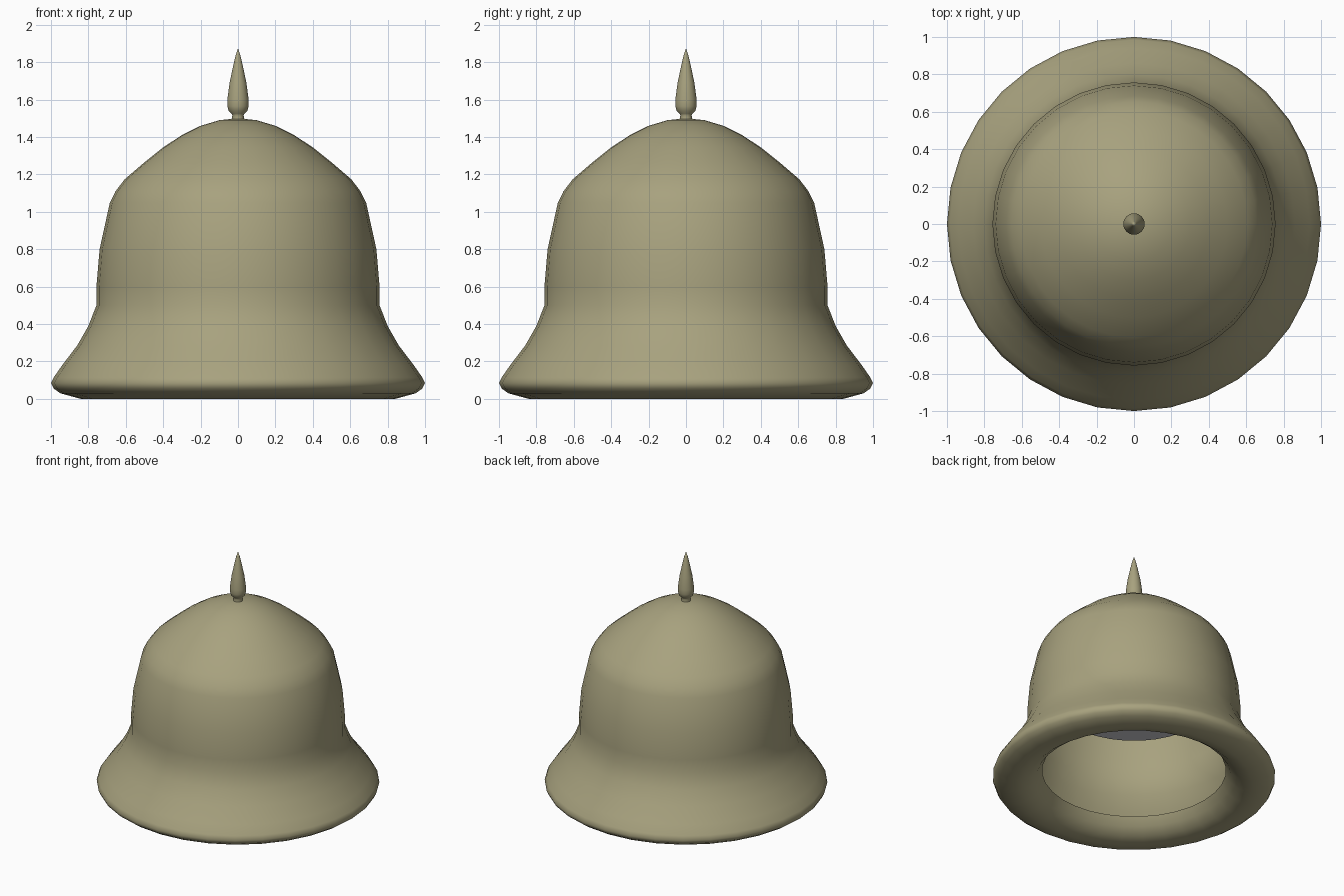
import bpy, bmesh, math

if "Cube" in bpy.data.objects:
    bpy.data.objects.remove(bpy.data.objects["Cube"])

SEG = 32


def material(name, rgb):
    m = bpy.data.materials.new(name)
    m.diffuse_color = (*rgb, 1)
    m.use_nodes = True
    m.node_tree.nodes["Principled BSDF"].inputs["Base Color"].default_value = m.diffuse_color
    return m


def lathe(name, profile, mat, angle):
    """Spin an (r, z) profile around the z axis."""
    bm = bmesh.new()
    rings = []
    for r, z in profile:
        if r == 0:
            rings.append([bm.verts.new((0, 0, z))] * SEG)
        else:
            rings.append([bm.verts.new((r * math.cos(2 * math.pi * i / SEG),
                                        r * math.sin(2 * math.pi * i / SEG), z))
                          for i in range(SEG)])
    for a, b in zip(rings, rings[1:]):
        for i in range(SEG):
            j = (i + 1) % SEG
            quad = [a[i], a[j], b[j], b[i]]
            bm.faces.new(list(dict.fromkeys(quad)))
    me = bpy.data.meshes.new(name)
    bm.to_mesh(me)
    bm.free()
    me.materials.append(mat)
    ob = bpy.data.objects.new(name, me)
    bpy.context.collection.objects.link(ob)
    bpy.ops.object.select_all(action='DESELECT')
    ob.select_set(True)
    bpy.context.view_layer.objects.active = ob
    bpy.ops.object.shade_smooth_by_angle(angle=math.radians(angle))
    return ob


olive = material("olive_metal", (0.39, 0.36, 0.21))
grey = material("light_grey", (0.62, 0.61, 0.65))

# Outer bell: turned-in lip, flared brim, body and dome, open underneath
lathe("bell_shell", [
    (0.65, 0.13), (0.69, 0.07), (0.75, 0.025), (0.84, 0.0), (0.95, 0.03),
    (0.985, 0.055), (1.0, 0.085), (0.985, 0.115), (0.94, 0.18), (0.86, 0.285),
    (0.80, 0.39), (0.757, 0.5), (0.757, 0.6), (0.74, 0.8), (0.685, 1.05),
    (0.655, 1.11), (0.605, 1.175), (0.50, 1.265), (0.40, 1.345), (0.30, 1.41),
    (0.20, 1.46), (0.10, 1.49), (0.03, 1.497), (0, 1.498)], olive, 80)

# Grey ceiling disc inside the hollow
lathe("inner_ceiling", [(0, 0.69), (0.55, 0.69)], grey, 60)

# Pointed finial on top
lathe("finial_spike", [
    (0.035, 1.49), (0.03, 1.515), (0.035, 1.525), (0.05, 1.54), (0.057, 1.565),
    (0.057, 1.6), (0.045, 1.69), (0.026, 1.78), (0.012, 1.84), (0, 1.875)], olive, 80)
